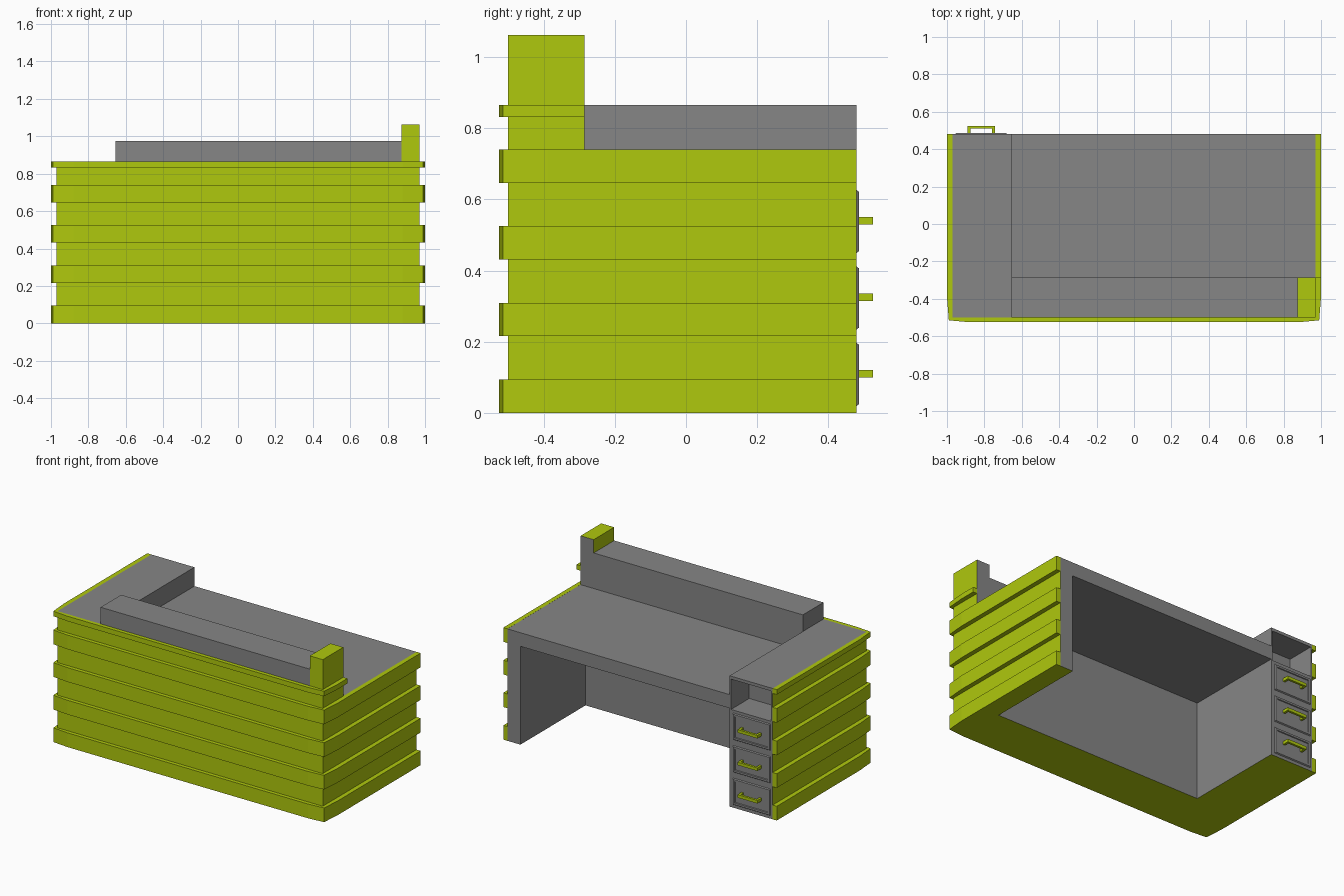
import bpy
import bmesh
from mathutils import Vector

cube = bpy.data.objects.get("Cube")
if cube:
    bpy.data.objects.remove(cube, do_unlink=True)


def material(name, color):
    m = bpy.data.materials.new(name)
    m.use_nodes = True
    m.diffuse_color = color
    m.node_tree.nodes["Principled BSDF"].inputs["Base Color"].default_value = color
    return m


GRAY = material("gray", (0.24, 0.24, 0.24, 1))
LIME = material("lime_green", (0.43, 0.58, 0.004, 1))

SIDE, FRONT, BACK = 0.97, -0.50, 0.48      # panel planes
KNEE_Y, KNEE_Z, RIDGE_Y = -0.20, 0.65, -0.285
CAB_X, LEG_X = -0.655, 0.875
TOP, RIM = 0.74, 0.865


def finish(name, bm, rule):
    """Turn a bmesh into an object; rule(face) is true for green faces."""
    bmesh.ops.recalc_face_normals(bm, faces=bm.faces)
    bm.normal_update()
    for f in bm.faces:
        f.material_index = int(rule(f))
    mesh = bpy.data.meshes.new(name)
    bm.to_mesh(mesh)
    bm.free()
    mesh.materials.append(GRAY)
    mesh.materials.append(LIME)
    ob = bpy.data.objects.new(name, mesh)
    bpy.context.collection.objects.link(ob)
    return ob


def green(face):
    return True


def gray(face):
    return False


def outer_shell(face):
    """Green on the front, outer sides and underside."""
    c, n = face.calc_center_median(), face.normal
    return ((n.y < -0.9 and c.y < FRONT + 0.01)
            or (abs(n.x) > 0.9 and abs(c.x) > SIDE - 0.01)
            or (n.z < -0.9 and c.z < 0.01))


def box_mesh(x, y, z):
    bm = bmesh.new()
    bmesh.ops.create_cube(bm, size=1)
    lo, hi = Vector((x[0], y[0], z[0])), Vector((x[1], y[1], z[1]))
    for v in bm.verts:
        v.co = (lo + hi) / 2 + v.co * (hi - lo)
    return bm


def box(name, x, y, z, rule=outer_shell):
    return finish(name, box_mesh(x, y, z), rule)


def slab(name, outline, z0, z1):
    """Extrude a plan outline upward as a green part."""
    bm = bmesh.new()
    face = bm.faces.new([bm.verts.new((x, y, z0)) for x, y in outline])
    up = bmesh.ops.extrude_face_region(bm, geom=[face])["geom"]
    for v in up:
        if isinstance(v, bmesh.types.BMVert):
            v.co.z = z1
    return finish(name, bm, green)


# Desk body
box("front_wall", (CAB_X, SIDE), (FRONT, KNEE_Y), (0, KNEE_Z))
box("side_leg", (LEG_X, SIDE), (KNEE_Y, BACK), (0, KNEE_Z))
box("desk_top", (CAB_X, SIDE), (RIDGE_Y, BACK), (KNEE_Z, TOP))
box("counter_base", (CAB_X, SIDE), (FRONT, RIDGE_Y), (KNEE_Z, RIM))
box("counter_ridge", (CAB_X, LEG_X), (FRONT, RIDGE_Y), (RIM, 0.975), gray)
box("corner_post", (LEG_X, SIDE), (FRONT, RIDGE_Y), (RIM, 1.063),
    lambda f: f.normal.y < 0.9)

# Drawer cabinet with an open cubby pushed into its back face
bm = box_mesh((-SIDE, CAB_X), (FRONT, BACK), (0, RIM))
back = max(bm.faces, key=lambda f: f.calc_center_median().y)
bmesh.ops.inset_individual(bm, faces=[back], thickness=0.015)
for v in back.verts:
    v.co.z = 0.645 if v.co.z < 0.4 else 0.845
cubby = bmesh.ops.extrude_discrete_faces(bm, faces=[back])["faces"][0]
bmesh.ops.translate(bm, verts=cubby.verts, vec=(0, -0.19, 0))
finish("drawer_cabinet", bm, outer_shell)

# Drawers and pull handles
MID = -0.817
for i in range(3):
    z = 0.108 + i * 0.215
    bm = box_mesh((MID - 0.138, MID + 0.138), (BACK, BACK + 0.007),
                  (z - 0.088, z + 0.088))
    face = max(bm.faces, key=lambda f: f.calc_center_median().y)
    for v in face.verts:
        v.co.x += 0.005 if v.co.x < MID else -0.005
        v.co.z += 0.005 if v.co.z < z else -0.005
    bmesh.ops.inset_individual(bm, faces=[face], thickness=0.018)
    bmesh.ops.inset_individual(bm, faces=[face], thickness=0.004, depth=-0.005)
    finish(f"drawer_{i + 1}", bm, gray)

    y0, y1, w, t = BACK + 0.002, 0.525, 0.073, 0.015
    half = [(w, y0), (w, y1)]
    inner = [(w - t, y1 - t), (w - t, y0)]
    outline = ([(MID + x, y) for x, y in half]
               + [(MID - x, y) for x, y in reversed(half)]
               + [(MID - x, y) for x, y in reversed(inner)]
               + [(MID + x, y) for x, y in inner])
    slab(f"handle_{i + 1}", outline, z - 0.008, z + 0.012)


# Raised bands wrapping the front and both sides
def band(name, z0, z1, right_end=BACK):
    corner = [(1.0, -0.39), (0.99, -0.515), (0.88, -0.525)]
    outline = ([(1.0, right_end)] + corner
               + [(-x, y) for x, y in reversed(corner)]
               + [(-1.0, BACK), (-SIDE, BACK), (-SIDE, FRONT),
                  (SIDE, FRONT), (SIDE, right_end)])
    slab(name, outline, z0, z1)


for i in range(4):
    z = i * 0.2155
    band(f"band_{i + 1}", z, z + 0.094)
band("rim_band", 0.832, RIM, RIDGE_Y)
